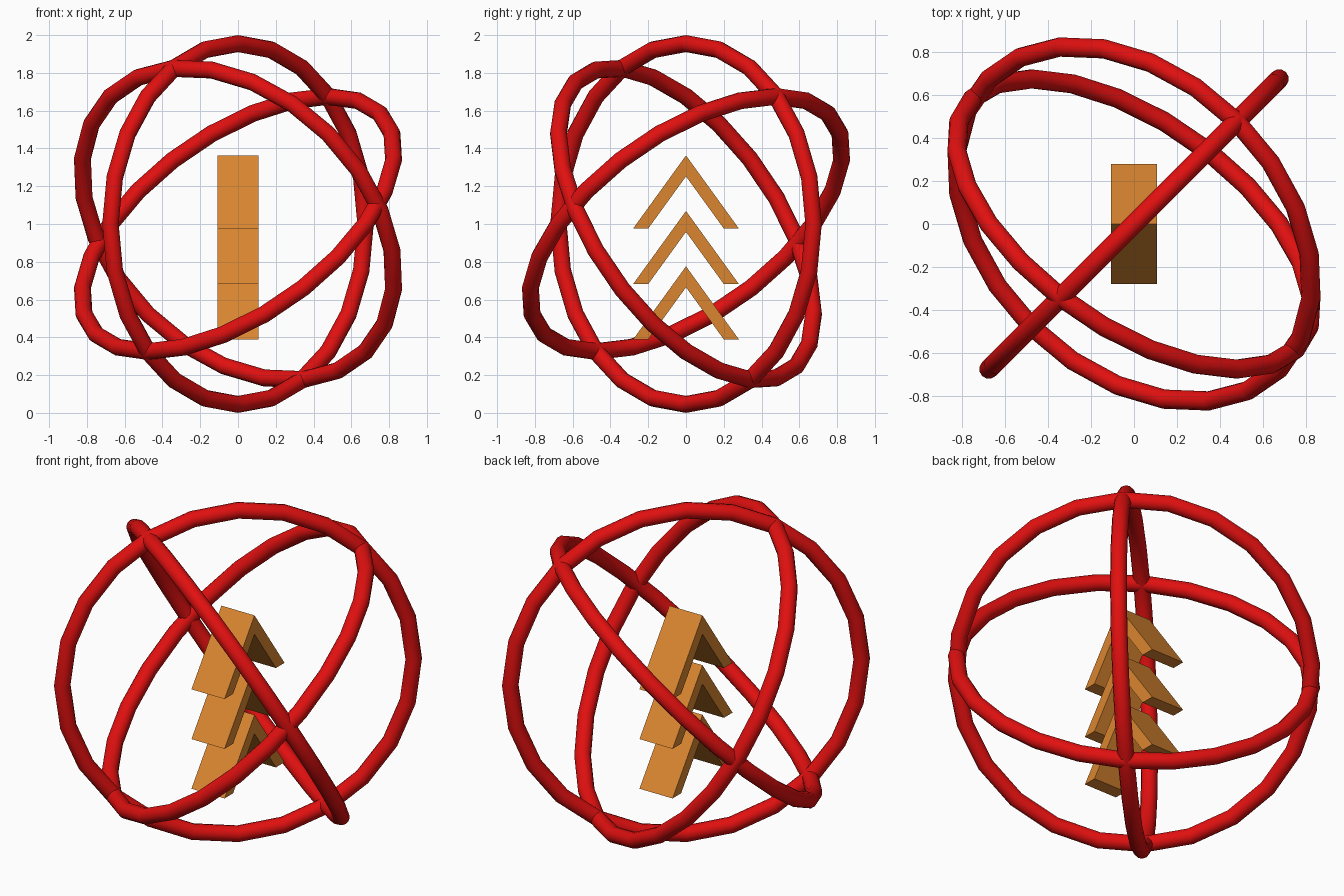
import bpy, bmesh, math
from math import radians

if "Cube" in bpy.data.objects:
    bpy.data.objects.remove(bpy.data.objects["Cube"])


def material(name, rgb):
    m = bpy.data.materials.new(name)
    m.diffuse_color = (*rgb, 1)
    m.use_nodes = True
    m.node_tree.nodes["Principled BSDF"].inputs["Base Color"].default_value = m.diffuse_color
    return m


RED = material("red", (0.75, 0.005, 0.005))
ORANGE = material("orange", (0.70, 0.24, 0.03))


def ring(name, rotation):
    """Hoop around the centre of the model."""
    bpy.ops.mesh.primitive_torus_add(
        major_segments=24, minor_segments=12,
        major_radius=0.955, minor_radius=0.045,
        location=(0, 0, 1), rotation=[radians(a) for a in rotation])
    ob = bpy.context.object
    ob.name = name
    ob.data.materials.append(RED)
    bpy.ops.object.shade_smooth_by_angle(angle=radians(40))


def chevron(name, foot_z):
    """Upward arrow profile extruded along x."""
    profile = [(-0.28, 0), (0, 0.387), (0.28, 0), (0.20, 0), (0, 0.276), (-0.20, 0)]
    half = 0.108
    bm = bmesh.new()
    left = [bm.verts.new((-half, y, foot_z + z)) for y, z in profile]
    right = [bm.verts.new((half, y, foot_z + z)) for y, z in profile]
    # two quads per side so the concave end caps stay clean
    for side in (left, right):
        for ids in ((0, 1, 4, 5), (1, 2, 3, 4)):
            bm.faces.new([side[i] for i in ids])
    for i in range(6):
        j = (i + 1) % 6
        bm.faces.new((left[i], left[j], right[j], right[i]))
    bmesh.ops.recalc_face_normals(bm, faces=bm.faces)
    mesh = bpy.data.meshes.new(name)
    bm.to_mesh(mesh)
    bm.free()
    mesh.materials.append(ORANGE)
    bpy.context.collection.objects.link(bpy.data.objects.new(name, mesh))


# Three interlocking hoops
ring("upright_ring", (90, 0, 45))
ring("tilted_ring", (0, -45, 45))
ring("steep_ring", (-45, 45, 0))

# Stack of three arrows in the middle
for part, z in (("lower", 0.389), ("middle", 0.682), ("upper", 0.976)):
    chevron(part + "_chevron", z)
